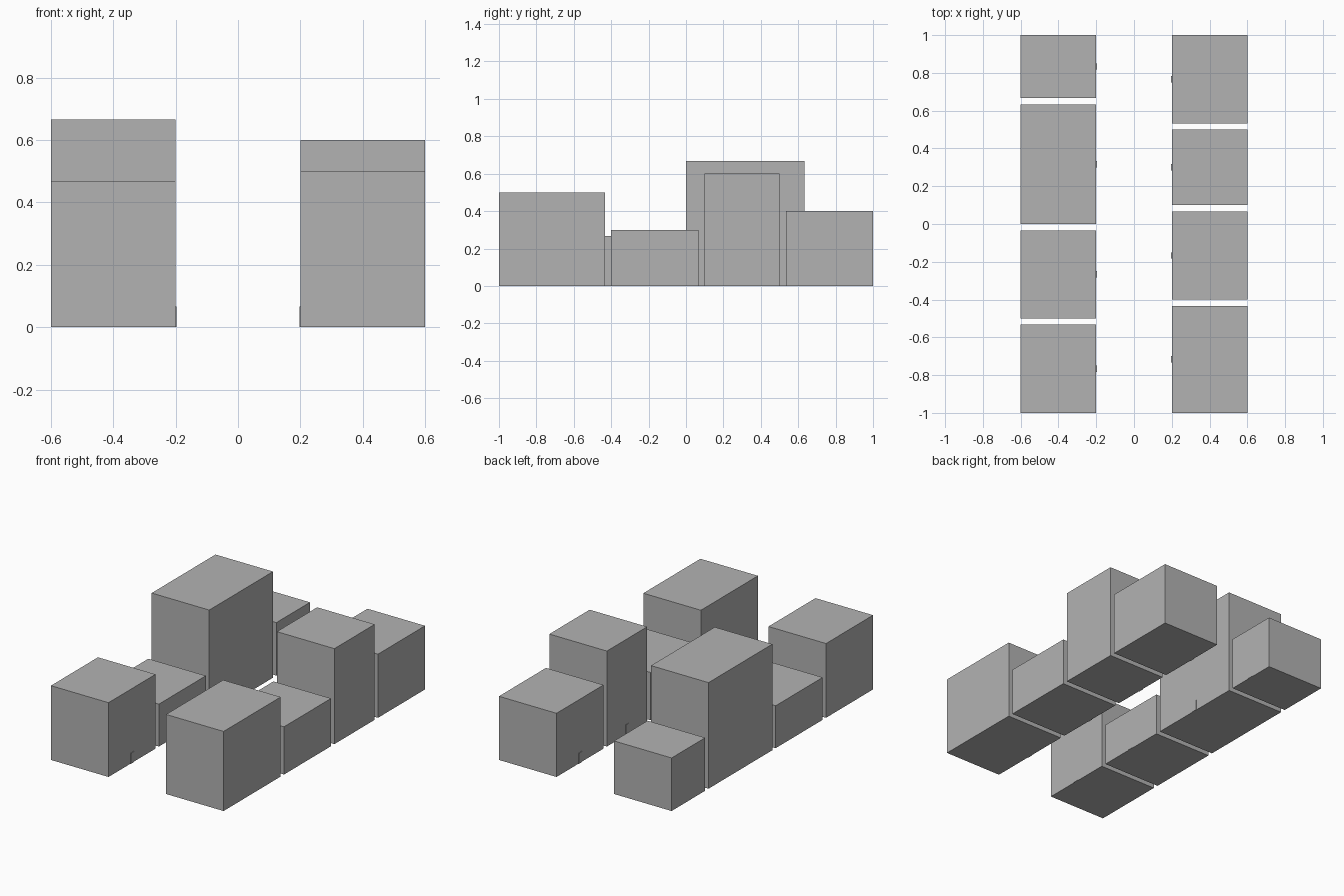
import bpy

cube = bpy.data.objects.get("Cube")
if cube:
    bpy.data.objects.remove(cube, do_unlink=True)

U = 1 / 30        # building grid module
GAP = 1           # alley between neighbours, in modules
INNER, OUTER = 0.2, 0.6
DOOR_DEPTH = 0.1  # in modules

wall = bpy.data.materials.new("plain_grey")
wall.use_nodes = True
grey = (0.45, 0.45, 0.45, 1)
wall.diffuse_color = grey
wall.node_tree.nodes["Principled BSDF"].inputs["Base Color"].default_value = grey


def box(name, low, high):
    """Box between two corners."""
    bpy.ops.mesh.primitive_cube_add(size=1)
    ob = bpy.context.object
    ob.name = name
    ob.location = [(a + b) / 2 for a, b in zip(low, high)]
    ob.scale = [b - a for a, b in zip(low, high)]
    bpy.ops.object.transform_apply(location=True, rotation=False, scale=True)
    ob.data.materials.append(wall)


def row(side, sign, buildings):
    """Row of buildings from front to back, doors facing the street."""
    y = -1.0
    for i, (length, height) in enumerate(buildings, 1):
        end = y + length * U
        xs = sorted((sign * INNER, sign * OUTER))
        box(f"{side}_building_{i}", (xs[0], y, 0), (xs[1], end, height * U))
        # Street door, centred on the wall
        mid = (y + end) / 2
        xs = sorted((sign * INNER, sign * (INNER - DOOR_DEPTH * U)))
        box(f"{side}_door_{i}", (xs[0], mid - U / 2, 0), (xs[1], mid + U / 2, 2 * U))
        y = end + GAP * U


# (length, height) in modules
row("left", 1, [(17, 15), (14, 9), (12, 18), (14, 12)])
row("right", -1, [(14, 14), (14, 8), (19, 20), (10, 10)])
